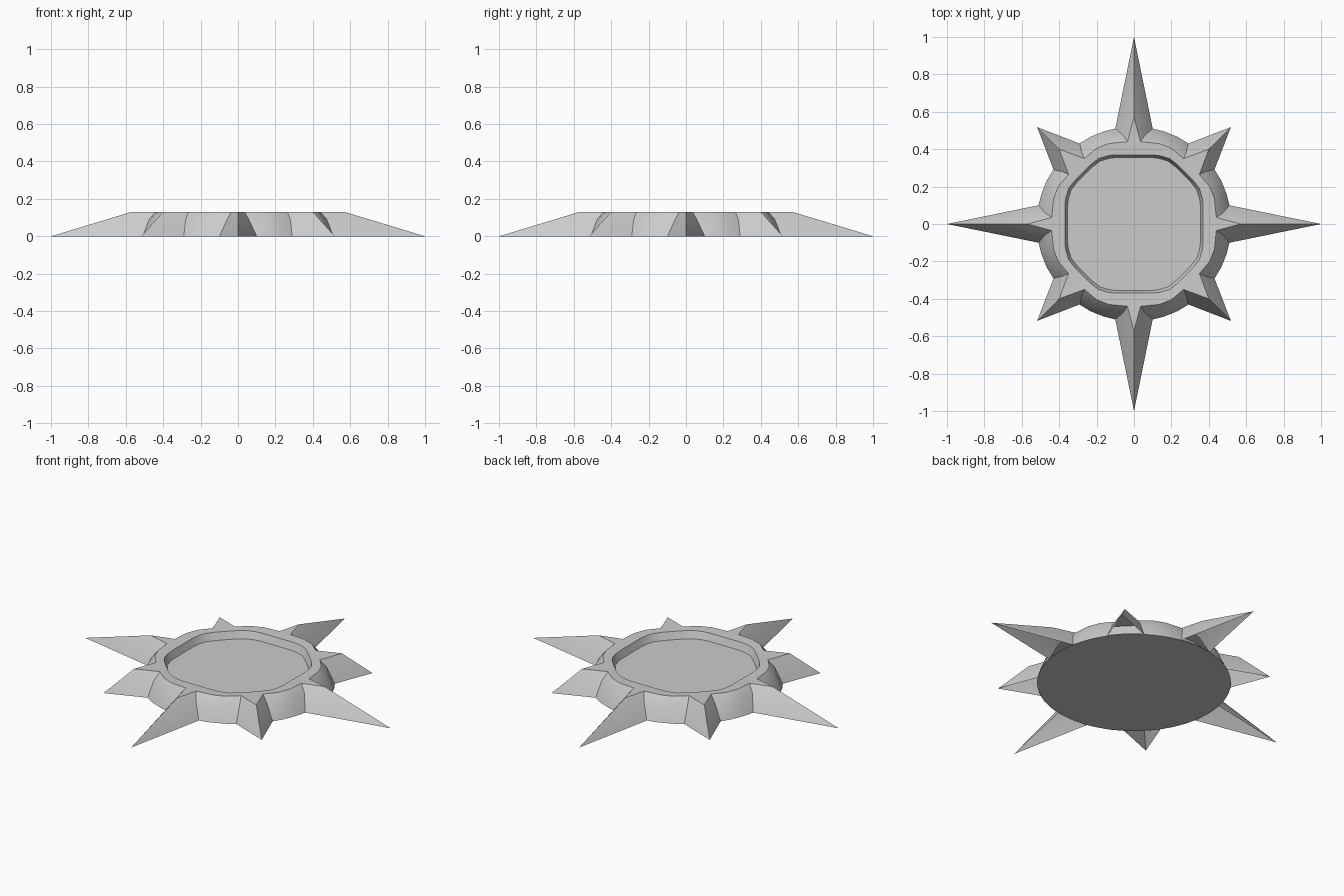
import bpy, bmesh, math

if "Cube" in bpy.data.objects:
    bpy.data.objects.remove(bpy.data.objects["Cube"])


def ring(pts):
    """Expand a one-eighth profile (long tip ... short tip) to the full outline."""
    quarter = pts + [(y, x, z) for x, y, z in reversed(pts[1:-1])]
    out = []
    for k in range(4):
        c, s = round(math.cos(k * math.pi / 2)), round(math.sin(k * math.pi / 2))
        out += [(c * x - s * y, s * x + c * y, z) for x, y, z in quarter]
    return out


def finish(bm, name, angle):
    bmesh.ops.recalc_face_normals(bm, faces=bm.faces)
    me = bpy.data.meshes.new(name)
    bm.to_mesh(me)
    bm.free()
    ob = bpy.data.objects.new(name, me)
    bpy.context.collection.objects.link(ob)
    bpy.ops.object.select_all(action='DESELECT')
    ob.select_set(True)
    bpy.context.view_layer.objects.active = ob
    bpy.ops.object.shade_smooth_by_angle(angle=math.radians(angle))
    return ob


def flat(pts, z):
    return [(x, y, z) for x, y in pts]


# Outline at the ground, spike shoulders, crest, and rim of the recess
outer = flat([(1, 0), (.51, .10), (.495, .16), (.465, .235), (.43, .29), (.518, .518)], 0)
shoulder = [(.96, 0, .012), (.475, .058, .09), (.463, .15, .085),
            (.435, .22, .085), (.385, .28, .09), (.495, .495, .025)]
crest = flat([(.57, 0), (.44, .035), (.43, .135), (.405, .2), (.35, .265), (.40, .40)], .13)
rim = flat([(.37, 0), (.37, .10), (.365, .14), (.35, .19), (.315, .235), (.275, .275)], .127)
floor = [(x * .96, y * .96, .085) for x, y, z in rim]

# Spiked shell, open underneath the spikes, with a sunken floor
bm = bmesh.new()
loops = [[bm.verts.new(p) for p in ring(r)] for r in (outer, shoulder, crest, rim, floor)]
for a, b in zip(loops, loops[1:]):
    n = len(a)
    for i in range(n):
        j = (i + 1) % n
        bm.faces.new((a[i], a[j], b[j], b[i]))
bm.faces.new(loops[-1])
finish(bm, "spiked_shell", 45)

# Round base plate
bm = bmesh.new()
bmesh.ops.create_cone(bm, cap_ends=True, segments=64, radius1=.52, radius2=.515, depth=.008)
bmesh.ops.translate(bm, verts=bm.verts, vec=(0, 0, .004))
finish(bm, "base_plate", 30)
